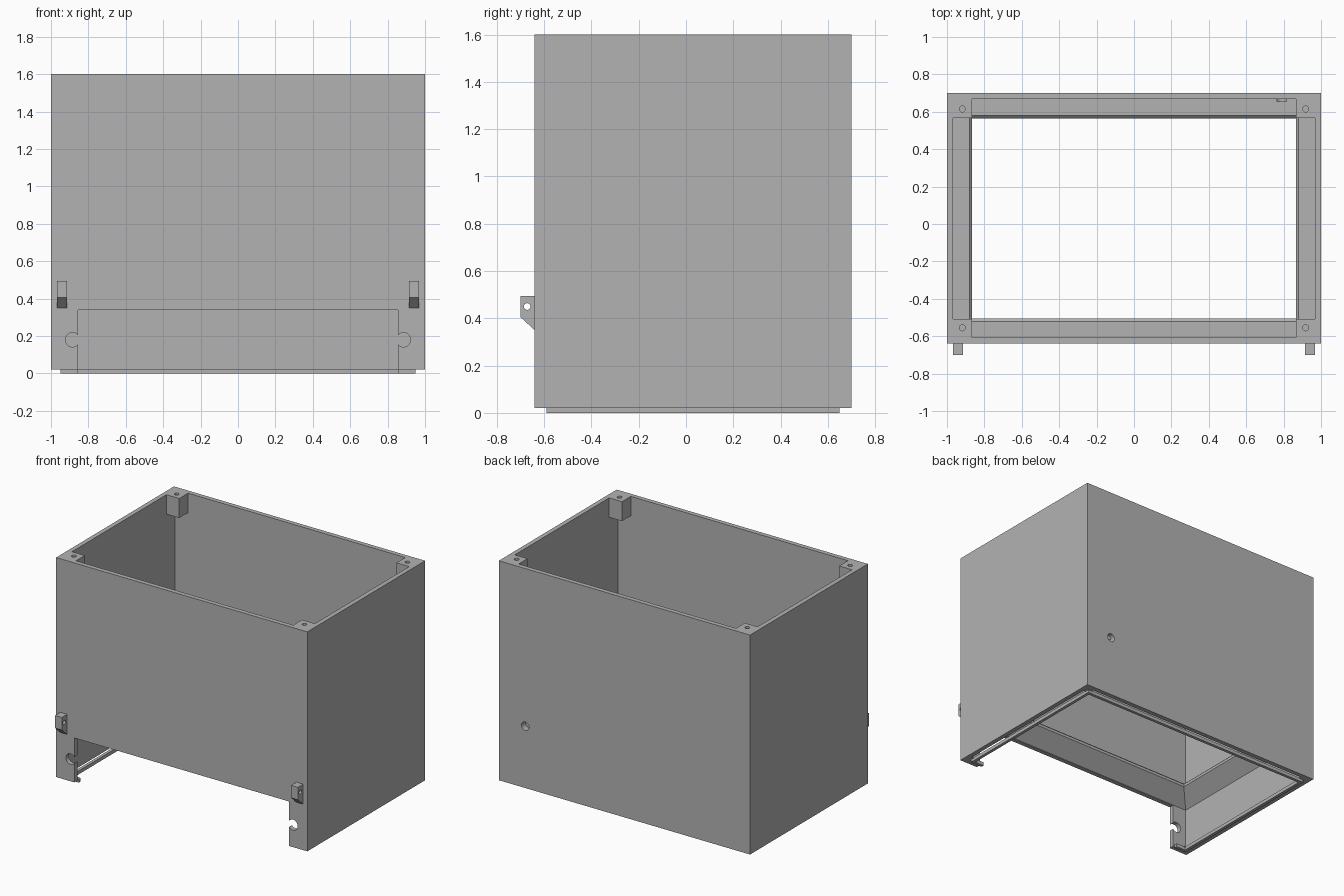
import bpy, bmesh
from mathutils import Matrix

old = bpy.data.objects.get("Cube")
if old:
    bpy.data.objects.remove(old, do_unlink=True)

grey = bpy.data.materials.new("plain grey")
grey.use_nodes = True
grey.diffuse_color = (0.45, 0.45, 0.45, 1)
grey.node_tree.nodes["Principled BSDF"].inputs["Base Color"].default_value = (0.45, 0.45, 0.45, 1)

HALF_X, HALF_Y, MID_Y = 1.0, 0.67, 0.03
TOP, BASE = 1.6, 0.02


def finish(bm, name):
    bmesh.ops.recalc_face_normals(bm, faces=bm.faces[:])
    mesh = bpy.data.meshes.new(name)
    bm.to_mesh(mesh)
    bm.free()
    mesh.materials.append(grey)
    ob = bpy.data.objects.new(name, mesh)
    bpy.context.scene.collection.objects.link(ob)
    return ob


def frame(name, profile):
    """Sweep a closed (inset, height) profile around the rectangular plan."""
    bm = bmesh.new()
    rings = []
    for inset, z in profile:
        x, y = HALF_X - inset, HALF_Y - inset
        rings.append([bm.verts.new((sx * x, MID_Y + sy * y, z))
                      for sx, sy in ((-1, -1), (1, -1), (1, 1), (-1, 1))])
    for a, b in zip(rings, rings[1:] + rings[:1]):
        for i in range(4):
            j = (i + 1) % 4
            bm.faces.new((a[i], a[j], b[j], b[i]))
    return finish(bm, name)


def box(name, lo, hi):
    bm = bmesh.new()
    size = [h - l for l, h in zip(lo, hi)]
    mid = [(h + l) / 2 for l, h in zip(lo, hi)]
    bmesh.ops.create_cube(bm, size=1, matrix=Matrix.Translation(mid) @ Matrix.Diagonal((*size, 1)))
    return finish(bm, name)


def rod(centre, radius, length, axis):
    turn = {"X": Matrix.Rotation(1.5708, 4, "Y"), "Y": Matrix.Rotation(1.5708, 4, "X"),
            "Z": Matrix.Identity(4)}[axis]
    bm = bmesh.new()
    bmesh.ops.create_cone(bm, cap_ends=True, segments=32, radius1=radius, radius2=radius,
                          depth=length, matrix=Matrix.Translation(centre) @ turn)
    return finish(bm, "cutter")


def cut(ob, *cutters):
    """Subtract the cutters, bake the result and discard them."""
    for c in cutters:
        c.hide_render = True
        mod = ob.modifiers.new("cut", "BOOLEAN")
        mod.operation, mod.solver, mod.object = "DIFFERENCE", "EXACT", c
    graph = bpy.context.evaluated_depsgraph_get()
    graph.update()
    mesh = bpy.data.meshes.new_from_object(ob.evaluated_get(graph))
    ob.modifiers.clear()
    ob.data = mesh
    for c in cutters:
        bpy.data.objects.remove(c, do_unlink=True)


def opening():
    return box("cutter", (-0.855, -0.8, -0.1), (0.855, -0.5, 0.34))


def cable_hole():
    return rod((0.79, 0.7, 0.465), 0.03, 0.09, "Y")


# Walls, with front opening, thumb notches and cable hole
walls = frame("walls", [(0, BASE), (0, TOP), (0.033, TOP), (0.033, BASE)])
cut(walls, opening(), cable_hole(),
    *[rod((s * 0.885, -0.64, 0.18), 0.038, 0.12, "Y") for s in (-1, 1)])

# Inner ledge with sloped underside
ledge = frame("inner_ledge", [(0.03, 0.34), (0.135, 0.445), (0.135, 0.465), (0.12, 0.48), (0.03, 0.48)])
cut(ledge, cable_hole())

# Thin locating lip under the walls
lip = frame("bottom_lip", [(0.05, 0), (0.05, 0.025), (0.072, 0.025), (0.072, 0)])
cut(lip, opening())

for sx, side in ((-1, "right"), (1, "left")):
    for sy, end in ((-1, "front"), (1, "back")):
        # Corner screw blocks
        xs = sorted((sx * 0.97, sx * 0.865))
        ys = sorted((MID_Y + sy * 0.64, MID_Y + sy * 0.537))
        block = box(f"{end}_{side}_screw_block", (xs[0], ys[0], 1.46), (xs[1], ys[1], TOP))
        cut(block, rod((sx * 0.918, MID_Y + sy * 0.585, TOP), 0.016, 0.16, "Z"))
        # Small bridges joining the lip to the walls
        xs = sorted((sx * 0.97, sx * 0.92))
        ys = sorted((MID_Y + sy * 0.64, MID_Y + sy * 0.59))
        box(f"{end}_{side}_lip_bridge", (xs[0], ys[0], BASE), (xs[1], ys[1], 0.03))

    # Front hinge brackets
    bm = bmesh.new()
    loops = [[bm.verts.new((sx * x, y, z)) for y, z in
              ((-0.64, 0.495), (-0.7, 0.495), (-0.7, 0.405), (-0.64, 0.35))]
             for x in (0.913, 0.967)]
    bm.faces.new(loops[0])
    bm.faces.new(loops[1][::-1])
    for i in range(4):
        j = (i + 1) % 4
        bm.faces.new((loops[0][i], loops[1][i], loops[1][j], loops[0][j]))
    bracket = finish(bm, f"{side}_hinge_bracket")
    cut(bracket, rod((sx * 0.94, -0.672, 0.45), 0.014, 0.1, "X"))
